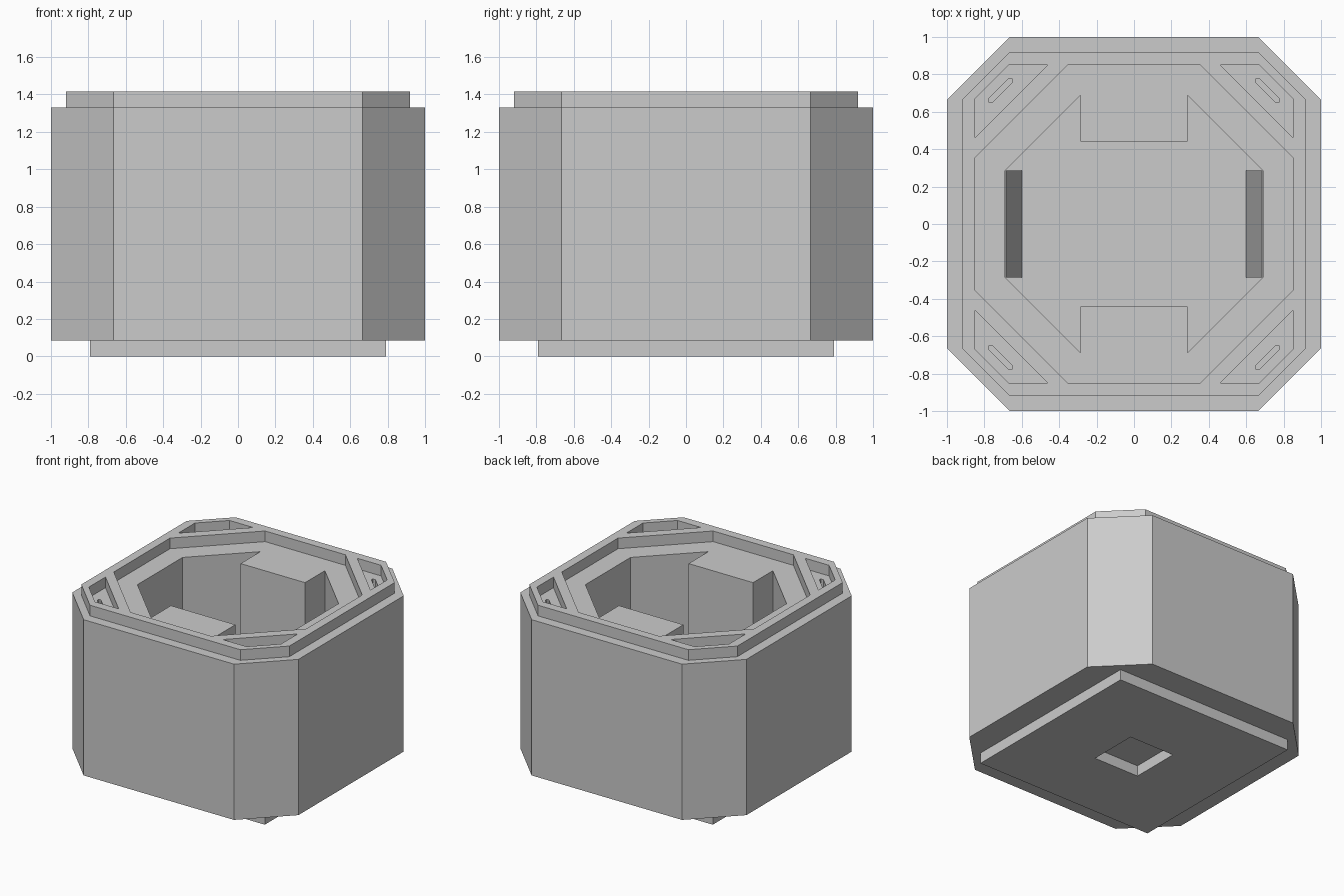
import bpy, bmesh

if "Cube" in bpy.data.objects:
    bpy.data.objects.remove(bpy.data.objects["Cube"])

FLOOR = 0.17      # bottom of the inner well
STEP = 1.33       # shoulder height
TOP = 1.415
BASE = 0.085


def mesh_object(name, bm):
    bmesh.ops.recalc_face_normals(bm, faces=bm.faces)
    me = bpy.data.meshes.new(name)
    bm.to_mesh(me)
    bm.free()
    ob = bpy.data.objects.new(name, me)
    bpy.context.collection.objects.link(ob)
    return ob


def loft(name, rings, caps=True):
    """Skin a list of (outline, z) rings that have equal point counts."""
    bm = bmesh.new()
    loops = [[bm.verts.new((x, y, z)) for x, y in pts] for pts, z in rings]
    for a, b in zip(loops, loops[1:]):
        n = len(a)
        for i in range(n):
            bm.faces.new((a[i], a[(i + 1) % n], b[(i + 1) % n], b[i]))
    if caps:
        bm.faces.new(loops[0])
        bm.faces.new(loops[-1])
    return mesh_object(name, bm)


def four_way(pts):
    """Mirror a first-quadrant run of points into a closed outline."""
    rev = pts[::-1]
    return (pts + [(-x, y) for x, y in rev] +
            [(-x, -y) for x, y in pts] + [(x, -y) for x, y in rev])


def octagon(r, c):
    return four_way([(r, c), (c, r)])


def square(r):
    return [(r, r), (-r, r), (-r, -r), (r, -r)]


def cut(target, outline, z0, z1):
    cutter = loft("cutter", [(outline, z0), (outline, z1)])
    cutter.hide_render = True
    mod = target.modifiers.new("cut", 'BOOLEAN')
    mod.operation = 'DIFFERENCE'
    mod.solver = 'EXACT'
    mod.object = cutter
    bpy.context.view_layer.objects.active = target
    bpy.ops.object.modifier_apply(modifier=mod.name)
    bpy.data.objects.remove(cutter, do_unlink=True)


# Chamfered outer housing with a stepped stacking lip
body, lip = octagon(1.0, 0.665), octagon(0.92, 0.665)
housing = loft("housing", [(body, BASE), (body, STEP), (lip, STEP), (lip, TOP)])

# Shallow octagonal recess, then the deep well with two full-height pillars left in it
cut(housing, octagon(0.85, 0.355), STEP, 1.6)
cut(housing, four_way([(0.69, 0.285), (0.285, 0.69), (0.285, 0.44)]), FLOOR, 1.5)

# Corner pockets in the lip, each with a narrow slot in its floor
pocket = [(0.46, 0.85), (0.67, 0.85), (0.85, 0.67), (0.85, 0.46)]
slot = [(0.65, 0.757), (0.65, 0.775), (0.672, 0.775),
        (0.775, 0.672), (0.775, 0.65), (0.757, 0.65)]
for sx in (-1, 1):
    for sy in (-1, 1):
        cut(housing, [(sx * x, sy * y) for x, y in pocket], STEP, 1.6)
        cut(housing, [(sx * x, sy * y) for x, y in slot], 1.1, 1.38)

# Steep wedges low on the two side walls of the well
for side, s in (("left", -1), ("right", 1)):
    foot = [(s * x, y) for x, y in ((0.69, -0.285), (0.60, -0.285), (0.60, 0.285), (0.69, 0.285))]
    head = [(s * x, y) for x, y in ((0.69, -0.285), (0.685, -0.285), (0.685, 0.285), (0.69, 0.285))]
    loft("well_wedge_" + side, [(foot, FLOOR), (head, 0.85)])

# Square foot under the housing, with a square socket in the middle
loft("base_foot", [(square(0.79), BASE), (square(0.79), 0), (square(0.20), 0),
                   (square(0.20), BASE)], caps=False)
